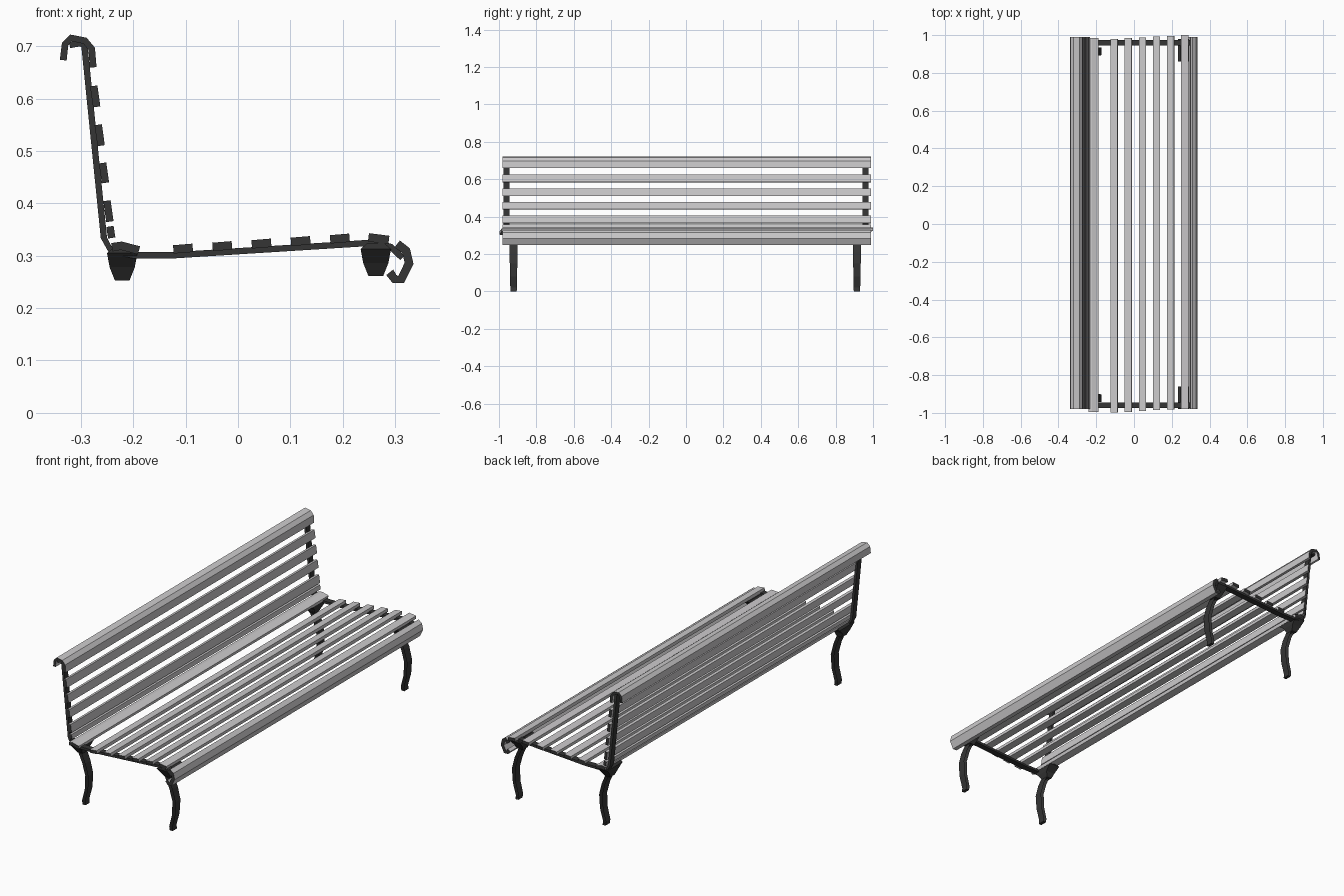
import bpy
from mathutils import Vector

if "Cube" in bpy.data.objects:
    bpy.data.objects.remove(bpy.data.objects["Cube"])


def material(name, rgb):
    m = bpy.data.materials.new(name)
    m.diffuse_color = (*rgb, 1)
    m.use_nodes = True
    m.node_tree.nodes["Principled BSDF"].inputs["Base Color"].default_value = m.diffuse_color
    return m


PAINT = material("pale grey paint", (0.60, 0.59, 0.60))
IRON = material("dark iron", (0.035, 0.035, 0.035))


def make(name, verts, faces, mats, ends=()):
    me = bpy.data.meshes.new(name)
    me.from_pydata(verts, [], faces)
    for m in mats:
        me.materials.append(m)
    for i in ends:
        me.polygons[i].material_index = len(mats) - 1
    ob = bpy.data.objects.new(name, me)
    bpy.context.collection.objects.link(ob)
    return ob


def ribbon(name, path, thick, y0, y1, mats):
    """Strip following an x-z path, thickened to its left, running from y0 to y1."""
    pts = [Vector(p) for p in path]
    inner = []
    for i, p in enumerate(pts):
        a, b = pts[max(i - 1, 0)], pts[min(i + 1, len(pts) - 1)]
        t = (b - a).normalized()
        inner.append(p + Vector((-t.y, t.x)) * thick)
    n = len(pts)
    verts = [(p.x, y, p.y) for y in (y0, y1) for p in pts + inner]
    m = 2 * n
    faces, ends = [], []
    for i in range(n - 1):
        j = i + 1
        faces += [(i, j, j + m, i + m), (n + j, n + i, n + i + m, n + j + m)]
        ends += [len(faces), len(faces) + 1]
        faces += [(i, n + i, n + j, j), (m + i, m + j, m + n + j, m + n + i)]
    faces += [(0, m, m + n, n), (n - 1, m - 1, 2 * m - 1, m + n - 1)]
    ob = make(name, verts, faces, mats, ends)
    # consistent outward normals
    import bmesh
    bm = bmesh.new()
    bm.from_mesh(ob.data)
    bmesh.ops.recalc_face_normals(bm, faces=bm.faces)
    bm.to_mesh(ob.data)
    bm.free()
    return ob


SLAT = [PAINT, IRON]

# seat slats, each stepping slightly along the length
for i in range(5):
    x, z = -0.124 + i * 0.0748, 0.320 + i * 0.0048
    s = i * 0.004
    ribbon(f"seat_slat_{i + 1}", [(x + 0.037, z + 0.003), (x, z)], 0.016,
           -0.998 + s, 0.980 + s, SLAT)
ribbon("rear_seat_slat", [(-0.187, 0.318), (-0.222, 0.327), (-0.242, 0.324)], 0.016,
       -0.995, 0.985, SLAT)
ribbon("front_seat_slat", [(0.289, 0.338), (0.25, 0.343)], 0.016, -0.98, 1.0, SLAT)

# rolled front edge
ribbon("front_roll", [(0.283, 0.263), (0.295, 0.248), (0.317, 0.248), (0.335, 0.284),
                      (0.328, 0.314), (0.309, 0.329)], 0.017, -0.98, 0.99, SLAT)

# backrest slats
for i, (z0, z1) in enumerate([(0.335, 0.357), (0.366, 0.406), (0.440, 0.478),
                              (0.511, 0.551), (0.585, 0.625)]):
    ribbon(f"back_slat_{i + 1}", [(-0.234 - (z0 - 0.335) * 0.115, z0),
                                  (-0.235 - (z1 - 0.335) * 0.115, z1)],
           0.014, -0.98, 0.99, SLAT)

# rolled top edge
ribbon("top_roll", [(-0.270, 0.660), (-0.273, 0.697), (-0.289, 0.716), (-0.320, 0.722),
                    (-0.336, 0.706), (-0.340, 0.674)], 0.013, -0.98, 0.99, SLAT)

FRAME = [(-0.322, 0.708), (-0.300, 0.711), (-0.287, 0.700), (-0.250, 0.335),
         (-0.240, 0.315), (-0.200, 0.307), (-0.12, 0.307), (0.26, 0.331),
         (0.295, 0.322), (0.318, 0.300)]
LEG = [(-0.222, 0.27), (-0.196, 0.21), (-0.180, 0.15), (-0.184, 0.08), (-0.200, 0.02),
       (-0.197, 0.0)]

for side, label in ((-1, "front_end"), (1, "back_end")):
    # bent iron bar carrying seat and back
    a, b = sorted((side * 0.945, side * 0.975))
    ribbon(f"frame_{label}", FRAME, -0.012, a, b, [IRON])
    for row, dx, dz in (("rear", 0, 0), ("front", 0.484, 0.008)):
        # legs: open front and back straps, tapering to the foot
        cy = side * 0.918 - 0.004
        verts, faces = [], []
        for k, off in enumerate((-0.008, 0.008)):
            for x, z in LEG:
                w = 0.017 + 0.022 * z
                verts += [(x + dx + off, cy - w, z), (x + dx + off, cy + w, z)]
            base = k * 2 * len(LEG)
            for i in range(len(LEG) - 1):
                q = base + 2 * i
                f = (q, q + 1, q + 3, q + 2)
                faces.append(f if k else f[::-1])
        faces.append((2 * len(LEG) - 2, 2 * len(LEG) - 1, 4 * len(LEG) - 1, 4 * len(LEG) - 2))
        make(f"{row}_leg_{label}", verts, faces, [IRON])
        # tapered bracket on top of the leg
        cx = -0.221 + dx
        rings = [(0.014, 0.90, 0.938, 0.253), (0.024, 0.89, 0.955, 0.278),
                 (0.029, 0.86, 0.98, 0.305), (0.016, 0.86, 0.98, 0.316)]
        verts = [(cx + sx * r, side * y, z + dz) for r, y0, y1, z in rings
                 for sx, y in ((-1, y0), (1, y0), (1, y1), (-1, y1))]
        faces = [(3, 2, 1, 0), (12, 13, 14, 15)]
        for r in range(3):
            for c in range(4):
                d = (c + 1) % 4
                faces.append((4 * r + c, 4 * r + d, 4 * r + 4 + d, 4 * r + 4 + c))
        if side < 0:
            faces = [f[::-1] for f in faces]
        make(f"{row}_bracket_{label}", verts, faces, [IRON])
